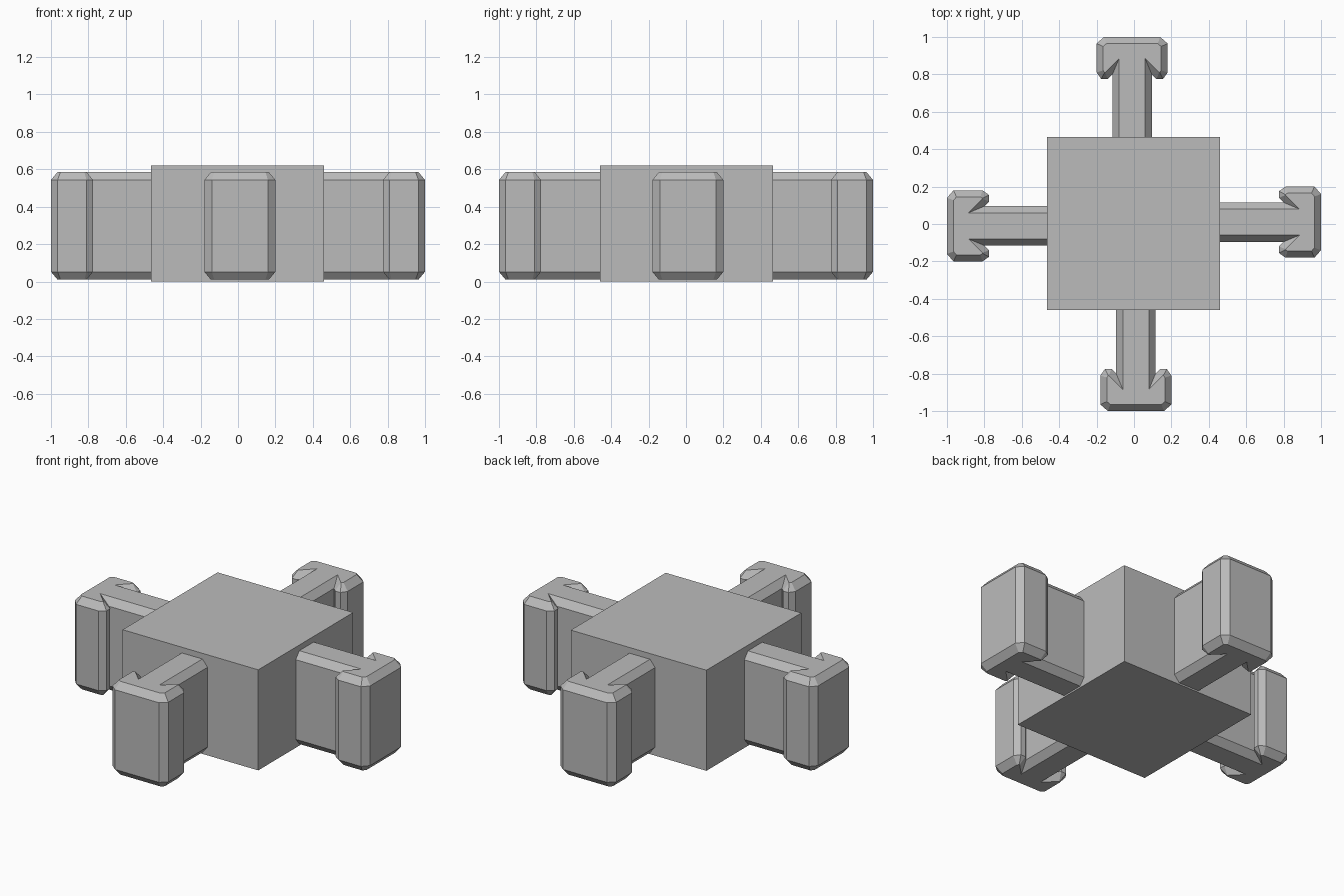
import bpy
import bmesh
from math import pi
from mathutils import Matrix

if "Cube" in bpy.data.objects:
    bpy.data.objects.remove(bpy.data.objects["Cube"], do_unlink=True)

GREY = (0.5, 0.5, 0.5, 1)
grey = bpy.data.materials.new("plain grey")
grey.use_nodes = True
grey.diffuse_color = GREY
grey.node_tree.nodes["Principled BSDF"].inputs["Base Color"].default_value = GREY


def add_object(name, bm):
    bmesh.ops.recalc_face_normals(bm, faces=bm.faces[:])
    mesh = bpy.data.meshes.new(name)
    bm.to_mesh(mesh)
    bm.free()
    mesh.materials.append(grey)
    obj = bpy.data.objects.new(name, mesh)
    bpy.context.collection.objects.link(obj)
    return obj


# Central block
bm = bmesh.new()
bmesh.ops.create_cube(bm, size=1, matrix=Matrix.Translation((-0.002, 0.002, 0.31))
                      @ Matrix.Diagonal((0.925, 0.925, 0.62, 1)))
add_object("central_block", bm)

# Half outline of a T-shaped arm: stem, grooved inner lip, chamfered head
HALF = [(0.4, 0.105), (0.8, 0.105), (0.775, 0.13), (0.775, 0.165),
        (0.81, 0.19), (0.965, 0.19), (1.0, 0.15)]
BOTTOM, TOP, CHAMFER = 0.01, 0.585, 0.042


def add_arm(name, angle):
    outline = HALF + [(x, -y) for x, y in reversed(HALF)]
    bm = bmesh.new()
    low = bm.faces.new([bm.verts.new((x, y + 0.01, BOTTOM + CHAMFER)) for x, y in outline])
    ext = bmesh.ops.extrude_face_region(bm, geom=[low], use_keep_orig=True)
    verts = [g for g in ext["geom"] if isinstance(g, bmesh.types.BMVert)]
    bmesh.ops.translate(bm, verts=verts, vec=(0, 0, TOP - BOTTOM - 2 * CHAMFER))
    bmesh.ops.recalc_face_normals(bm, faces=bm.faces[:])
    # Chamfer around the top and bottom caps
    for cap in [f for f in bm.faces if abs(f.normal.z) > 0.9]:
        bmesh.ops.inset_region(bm, faces=[cap], thickness=0.035, depth=CHAMFER,
                               use_even_offset=True, use_boundary=True)
    bmesh.ops.rotate(bm, verts=bm.verts[:], matrix=Matrix.Rotation(angle, 3, "Z"))
    add_object(name, bm)


for i, side in enumerate(("left", "back", "right", "front")):
    add_arm(side + "_arm", i * pi / 2)
